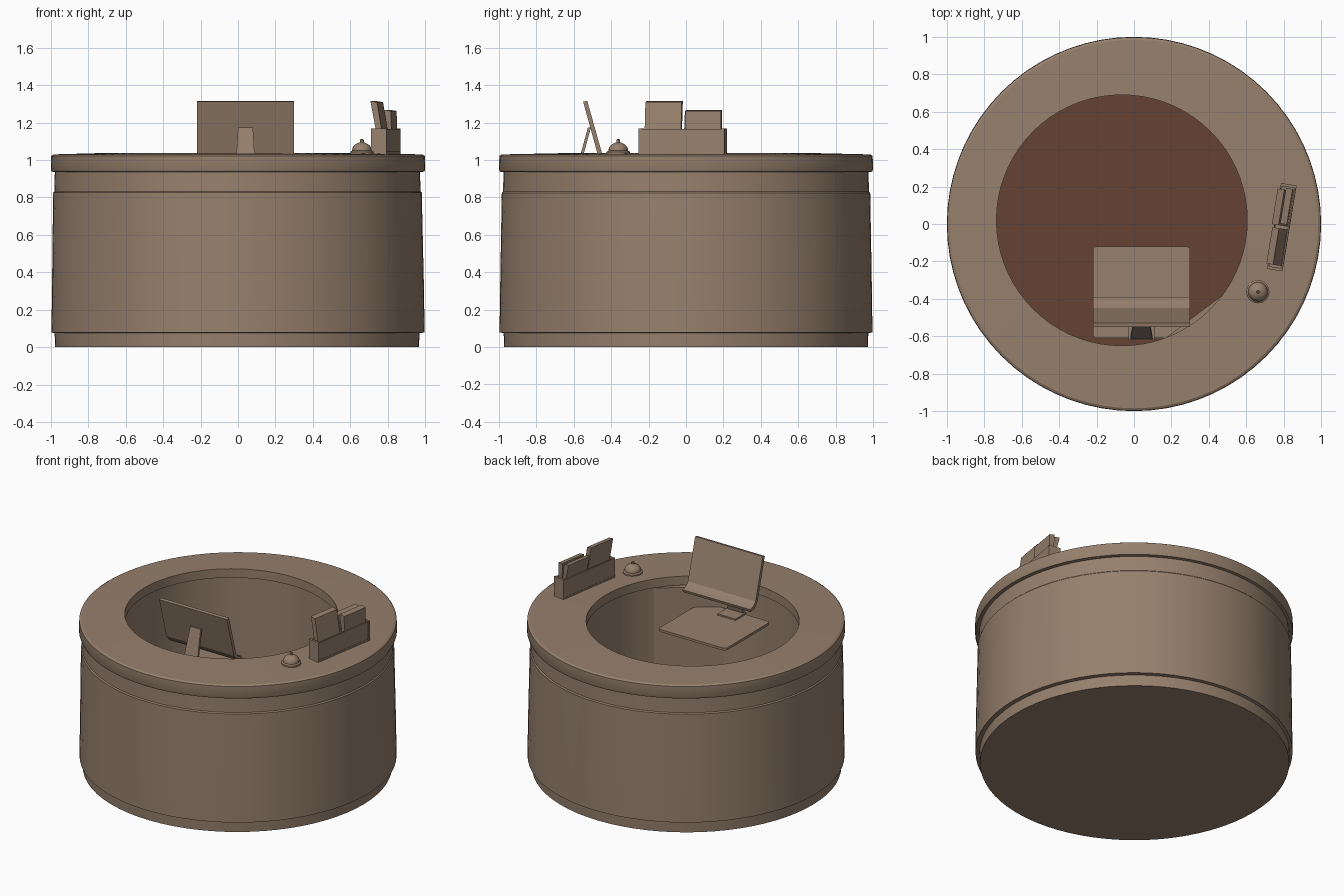
import bpy, bmesh, math
from mathutils import Matrix, Vector

if "Cube" in bpy.data.objects:
    bpy.data.objects.remove(bpy.data.objects["Cube"])

SEG = 72


def material(name, rgb):
    m = bpy.data.materials.new(name)
    m.diffuse_color = (*rgb, 1)
    m.use_nodes = True
    m.node_tree.nodes["Principled BSDF"].inputs["Base Color"].default_value = m.diffuse_color
    return m


beige = material("beige", (0.305, 0.216, 0.153))
brown = material("red_brown", (0.127, 0.054, 0.032))


def finish(name, bm, mat=beige, matrix=None, smooth=False):
    bmesh.ops.recalc_face_normals(bm, faces=bm.faces)
    me = bpy.data.meshes.new(name)
    bm.to_mesh(me)
    bm.free()
    me.materials.append(mat)
    ob = bpy.data.objects.new(name, me)
    bpy.context.collection.objects.link(ob)
    if matrix:
        ob.matrix_world = matrix
    if smooth:
        bpy.ops.object.select_all(action='DESELECT')
        ob.select_set(True)
        bpy.context.view_layer.objects.active = ob
        bpy.ops.object.shade_smooth_by_angle(angle=math.radians(25))
    return ob


def rings(name, loops, mat=beige, seg=SEG, smooth=True):
    """Skin a stack of circles (cx, cy, radius, z), capped at both ends."""
    bm = bmesh.new()
    stack = []
    for cx, cy, r, z in loops:
        stack.append([bm.verts.new((cx + r * math.cos(2 * math.pi * i / seg),
                                    cy + r * math.sin(2 * math.pi * i / seg), z))
                      for i in range(seg)])
    for a, b in zip(stack, stack[1:]):
        for i in range(seg):
            j = (i + 1) % seg
            bm.faces.new((a[i], a[j], b[j], b[i]))
    bm.faces.new(stack[0])
    bm.faces.new(stack[-1])
    return finish(name, bm, mat, smooth=smooth)


def prism(name, points, to_3d, lo, hi, matrix=None):
    """Extrude a 2D outline between lo and hi; to_3d places (u, v, depth)."""
    bm = bmesh.new()
    a = [bm.verts.new(to_3d(u, v, lo)) for u, v in points]
    b = [bm.verts.new(to_3d(u, v, hi)) for u, v in points]
    bm.faces.new(a)
    bm.faces.new(b)
    n = len(points)
    for i in range(n):
        j = (i + 1) % n
        bm.faces.new((a[i], a[j], b[j], b[i]))
    return finish(name, bm, matrix=matrix)


def along_x(u, v, d):
    return (d, u, v)


def along_y(u, v, d):
    return (u, d, v)


def along_z(u, v, d):
    return (u, v, d)


def box(name, x0, x1, y0, y1, z0, z1, matrix=None):
    return prism(name, [(x0, y0), (x1, y0), (x1, y1), (x0, y1)], along_z, z0, z1, matrix)


# Round counter: plinth, tapered body, reveal, worktop and off-centre well
HX, HY, HR = -0.065, 0.02, 0.67
rings("counter", [
    (-0.005, 0, 0.972, 0.0), (-0.005, 0, 0.975, 0.075),
    (0, 0, 0.997, 0.078), (0, 0, 0.994, 0.3), (-0.003, 0, 0.985, 0.825),
    (-0.003, 0, 0.978, 0.832), (-0.003, 0, 0.976, 0.935),
    (0, 0, 0.995, 0.938), (0, 0, 1.0, 0.95), (0, 0, 0.998, 1.022), (0, 0, 0.985, 1.03),
    (HX, HY, HR, 1.037), (HX, HY, HR, 0.975),
    (HX, HY, HR + 0.012, 0.972), (HX, HY, HR + 0.012, 0.06)])

# Floor inside the well
rings("well_floor", [(HX, HY, HR + 0.011, 0.062), (HX, HY, HR + 0.011, 0.07)], brown)

# Flat inner panels cutting across the curved wall
for label, a0, a1 in (("back", 33, 52), ("front", -72, -34)):
    pts = [(HX + (HR + 0.01) * math.cos(math.radians(a0 + (a1 - a0) * i / 8)),
            HY + (HR + 0.01) * math.sin(math.radians(a0 + (a1 - a0) * i / 8)))
           for i in range(9)]
    prism(label + "_inner_panel", pts, along_z, 0.071, 0.97)

# Keyboard plate with rounded corners
X0, X1 = -0.22, 0.30
plate = []
for cx, cy, start in ((X1 - .02, -.14, 0), (X0 + .02, -.14, 90),
                      (X0 + .02, -.59, 180), (X1 - .02, -.59, 270)):
    for k in range(4):
        t = math.radians(start + 30 * k)
        plate.append((cx + .02 * math.cos(t), cy + .02 * math.sin(t)))
prism("keyboard_plate", plate, along_z, 0.815, 0.832)

# Screen leaning back, with a chin curling forward at the bottom
prism("screen", [(-.55, 1.312), (-.528, 1.316), (-.449, 1.035), (-.425, 1.01), (-.39, 1.0),
                 (-.395, .982), (-.44, .99), (-.472, 1.03)], along_x, X0, X1)

# Tapered screen support and foot
bm = bmesh.new()
corners = []
for x0, x1, y, z in ((-.02, .10, -.605, .835), (0.0, .08, -.512, 1.175)):
    corners += [bm.verts.new(p) for p in
                ((x0, y - .012, z), (x1, y - .012, z), (x1, y + .004, z), (x0, y + .004, z))]
bm.faces.new(corners[:4])
bm.faces.new(corners[4:])
for i in range(4):
    j = (i + 1) % 4
    bm.faces.new((corners[i], corners[j], corners[4 + j], corners[4 + i]))
finish("screen_support", bm)
box("screen_foot", -.03, .11, -.62, -.50, .832, .842)

# Service bell: base, dome and button
BX, BY = 0.662, -0.362
bell = [(.062, 1.033), (.062, 1.044), (.052, 1.05)]
bell += [(.052 * math.cos(t * math.pi / 14), 1.052 + .042 * math.sin(t * math.pi / 14))
         for t in range(0, 6)]
bell += [(.010, 1.095), (.010, 1.107), (.005, 1.112)]
rings("bell", [(BX, BY, r, z) for r, z in bell], seg=20)

# Leaflet holder: open tray turned to follow the counter edge
place = Matrix.Translation(Vector((0.79, -0.017, 0))) @ Matrix.Rotation(math.radians(-9.3), 4, 'Z')
box("holder_base", -.042, .042, -.232, .232, 1.03, 1.045, place)
for side in (-1, 1):
    label = "inner" if side < 0 else "outer"
    lo, hi = sorted((side * .032, side * .04))
    box("holder_" + label + "_wall", lo, hi, -.225, .225, 1.045, 1.165, place)
    lo, hi = sorted((side * .217, side * .232))
    box("holder_" + label + "_end", -.042, .042, lo, hi, 1.045, 1.168, place)

# Leaflets leaning towards the well
for name, y0, y1, top_x, top_z in (("tall_leaflet", -.205, -.008, -.05, 1.315),
                                   ("short_leaflet", .008, .2, -.055, 1.265),
                                   ("rear_leaflet", .018, .21, -.012, 1.268)):
    prism(name, [(.0, 1.05), (.03, 1.05), (top_x + .036, top_z - .006), (top_x, top_z)],
          along_y, y0, y1, place)
